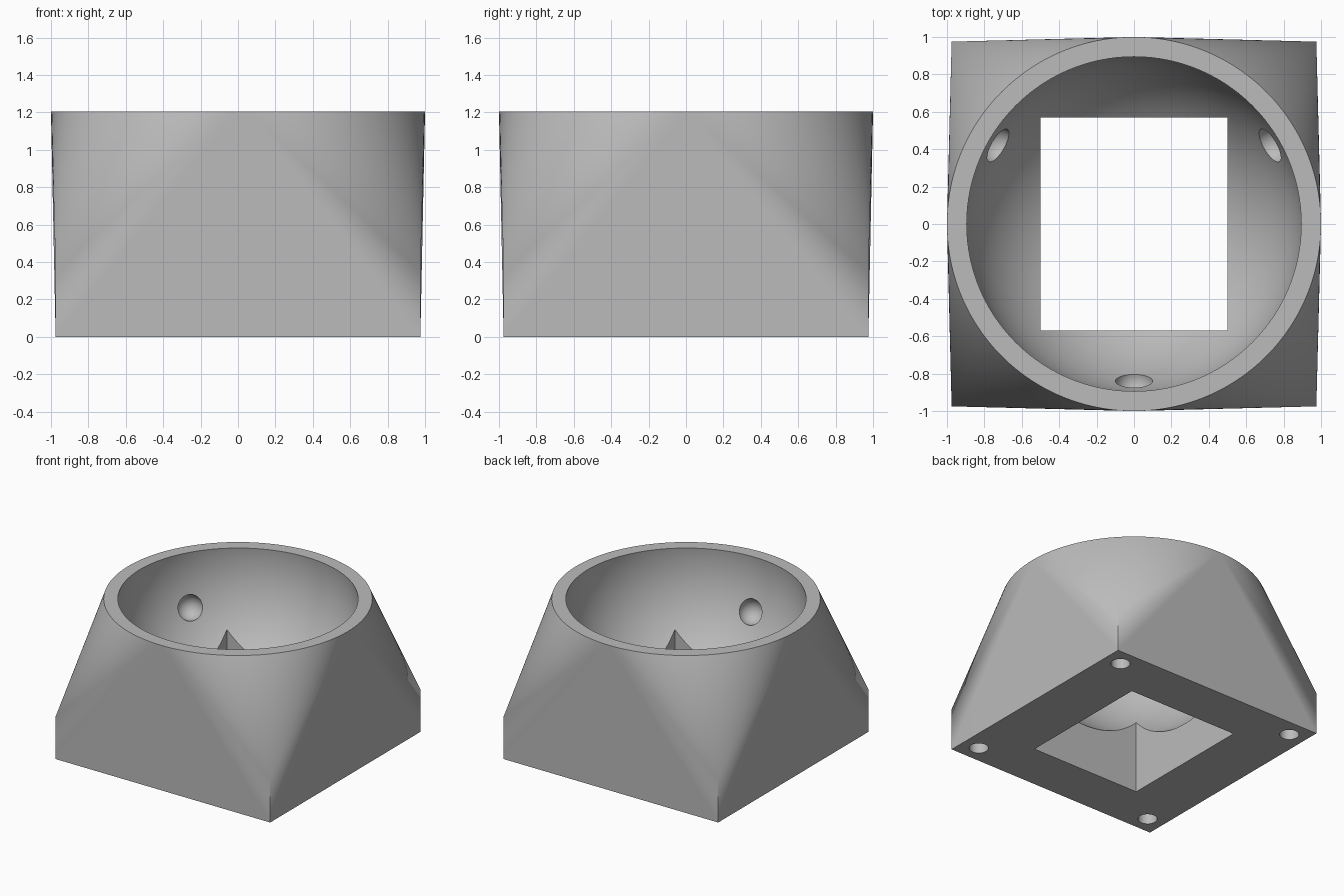
import bpy, bmesh
from math import sin, cos, pi, radians

if "Cube" in bpy.data.objects:
    bpy.data.objects.remove(bpy.data.objects["Cube"])

HALF, CORNER_Z, TOP_Z = 0.975, 0.35, 1.205
BALL_R, BALL_Z = 0.902, 1.09

grey = bpy.data.materials.new("plain grey")
grey.use_nodes = True
grey.diffuse_color = (0.5, 0.5, 0.5, 1)
grey.node_tree.nodes["Principled BSDF"].inputs["Base Color"].default_value = (0.5, 0.5, 0.5, 1)

# Body: square base block hulled to a round rim
bm = bmesh.new()
for x in (-HALF, HALF):
    for y in (-HALF, HALF):
        for z in (0, CORNER_Z):
            bm.verts.new((x, y, z))
SIDES = 120
for i in range(SIDES):
    a = 2 * pi * i / SIDES
    bm.verts.new((cos(a), sin(a), TOP_Z))
bmesh.ops.convex_hull(bm, input=bm.verts)
bmesh.ops.dissolve_limit(bm, angle_limit=radians(0.05), verts=bm.verts, edges=bm.edges)
bmesh.ops.recalc_face_normals(bm, faces=bm.faces)
mesh = bpy.data.meshes.new("ball_holder")
bm.to_mesh(mesh)
bm.free()
body = bpy.data.objects.new("ball_holder", mesh)
bpy.context.collection.objects.link(body)
mesh.materials.append(grey)


def cut():
    """Subtract the active primitive from the body, then discard it."""
    cutter = bpy.context.object
    cutter.name = "cutter"
    cutter.hide_render = True
    cutter.data.materials.append(grey)
    bpy.context.view_layer.objects.active = body
    mod = body.modifiers.new("cut", 'BOOLEAN')
    mod.operation = 'DIFFERENCE'
    mod.solver = 'EXACT'
    mod.object = cutter
    bpy.ops.object.modifier_apply(modifier=mod.name)
    bpy.data.objects.remove(cutter)


# Ball socket
bpy.ops.mesh.primitive_uv_sphere_add(segments=120, ring_count=60, radius=BALL_R,
                                     location=(0, 0, BALL_Z))
cut()

# Rectangular sensor opening through the floor
bpy.ops.mesh.primitive_cube_add(size=1, location=(0, 0, 0.3))
bpy.context.object.scale = (1, 1.14, 1.2)
bpy.context.view_layer.update()
cut()

# Three bearing seats around the socket wall
drop = radians(20.5)
for deg in (-90, 30, 150):
    a, r = radians(deg), BALL_R * cos(drop)
    bpy.ops.mesh.primitive_uv_sphere_add(segments=32, ring_count=20, radius=0.1,
        location=(r * cos(a), r * sin(a), BALL_Z - BALL_R * sin(drop)))
    cut()

# Blind screw holes under the four corners
for x in (-0.83, 0.83):
    for y in (-0.83, 0.83):
        bpy.ops.mesh.primitive_cylinder_add(vertices=32, radius=0.073, depth=0.6,
                                            location=(x, y, 0))
        cut()

# Smooth shading with crisp edges
bpy.ops.object.select_all(action='DESELECT')
body.select_set(True)
bpy.context.view_layer.objects.active = body
bpy.ops.object.shade_smooth_by_angle(angle=radians(30))
